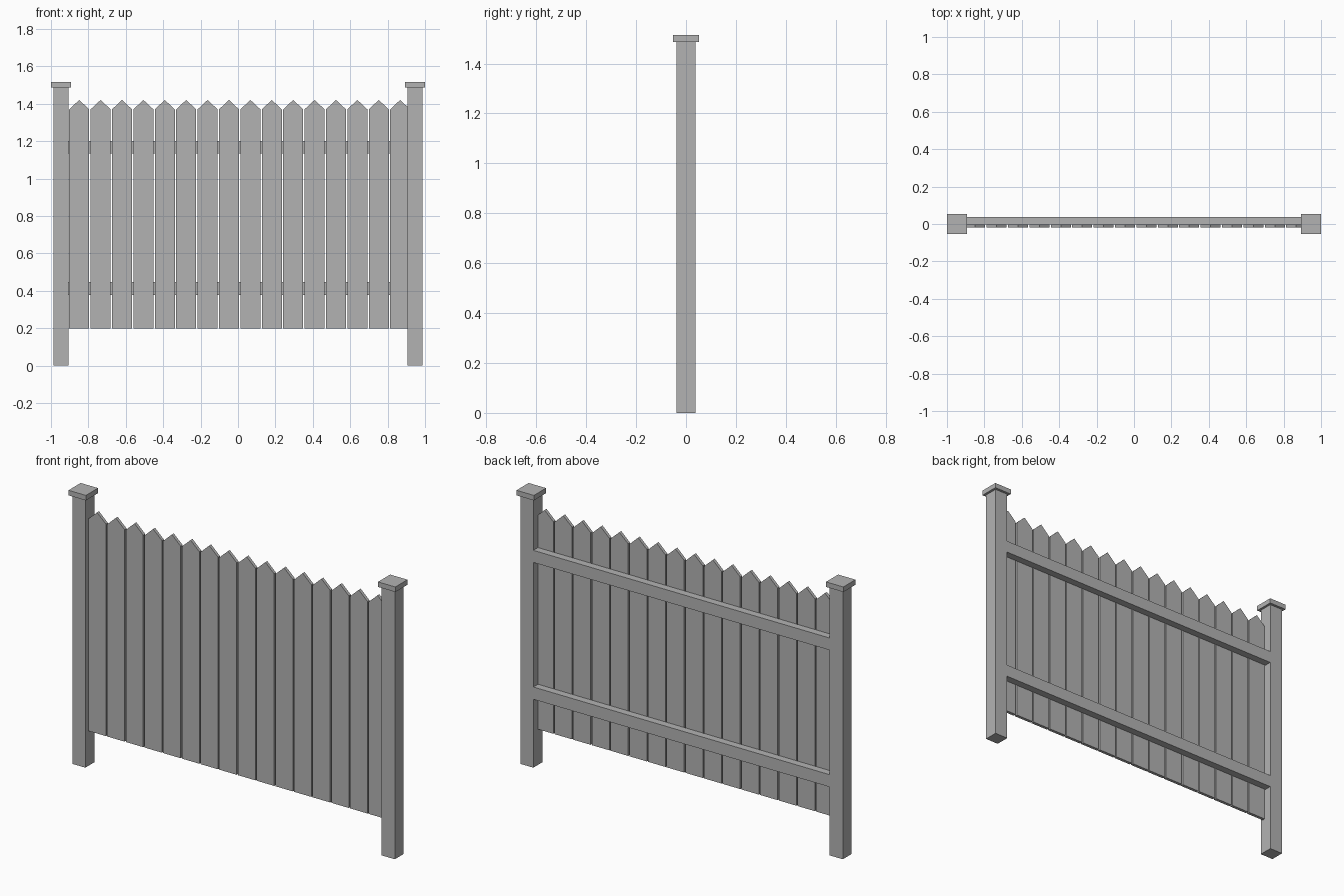
import bpy, bmesh

if "Cube" in bpy.data.objects:
    bpy.data.objects.remove(bpy.data.objects["Cube"])

grey = bpy.data.materials.new("plain grey")
grey.diffuse_color = (0.45, 0.45, 0.45, 1)
grey.use_nodes = True
grey.node_tree.nodes["Principled BSDF"].inputs["Base Color"].default_value = grey.diffuse_color


def prism(name, outline, y0, y1):
    """Extrude an x/z outline from y0 to y1."""
    bm = bmesh.new()
    face = bm.faces.new([bm.verts.new((x, y0, z)) for x, z in outline])
    ext = bmesh.ops.extrude_face_region(bm, geom=[face])["geom"]
    verts = [g for g in ext if isinstance(g, bmesh.types.BMVert)]
    bmesh.ops.translate(bm, vec=(0, y1 - y0, 0), verts=verts)
    bmesh.ops.recalc_face_normals(bm, faces=bm.faces)
    mesh = bpy.data.meshes.new(name)
    bm.to_mesh(mesh)
    bm.free()
    mesh.materials.append(grey)
    obj = bpy.data.objects.new(name, mesh)
    bpy.context.collection.objects.link(obj)


def box(name, x0, x1, y0, y1, z0, z1):
    prism(name, [(x0, z0), (x1, z0), (x1, z1), (x0, z1)], y0, y1)


# Posts with flat caps
for side, x in (("left", -0.947), ("right", 0.947)):
    box(side + "_post", x - 0.04, x + 0.04, -0.039, 0.039, 0, 1.487)
    box(side + "_post_cap", x - 0.053, x + 0.053, -0.053, 0.053, 1.487, 1.515)

# Horizontal rails behind the pickets
box("lower_rail", -0.91, 0.91, -0.002, 0.0385, 0.378, 0.446)
box("upper_rail", -0.91, 0.91, -0.002, 0.0385, 1.135, 1.202)

# Pointed pickets; the last one runs into the right post
for i in range(16):
    c = -0.849 + i * 0.1144
    w = 0.0535
    prism(f"picket_{i + 1}",
          [(c - w, 0.197), (c + w, 0.197), (c + w, 1.37), (c, 1.42), (c - w, 1.37)],
          -0.019, -0.002)
